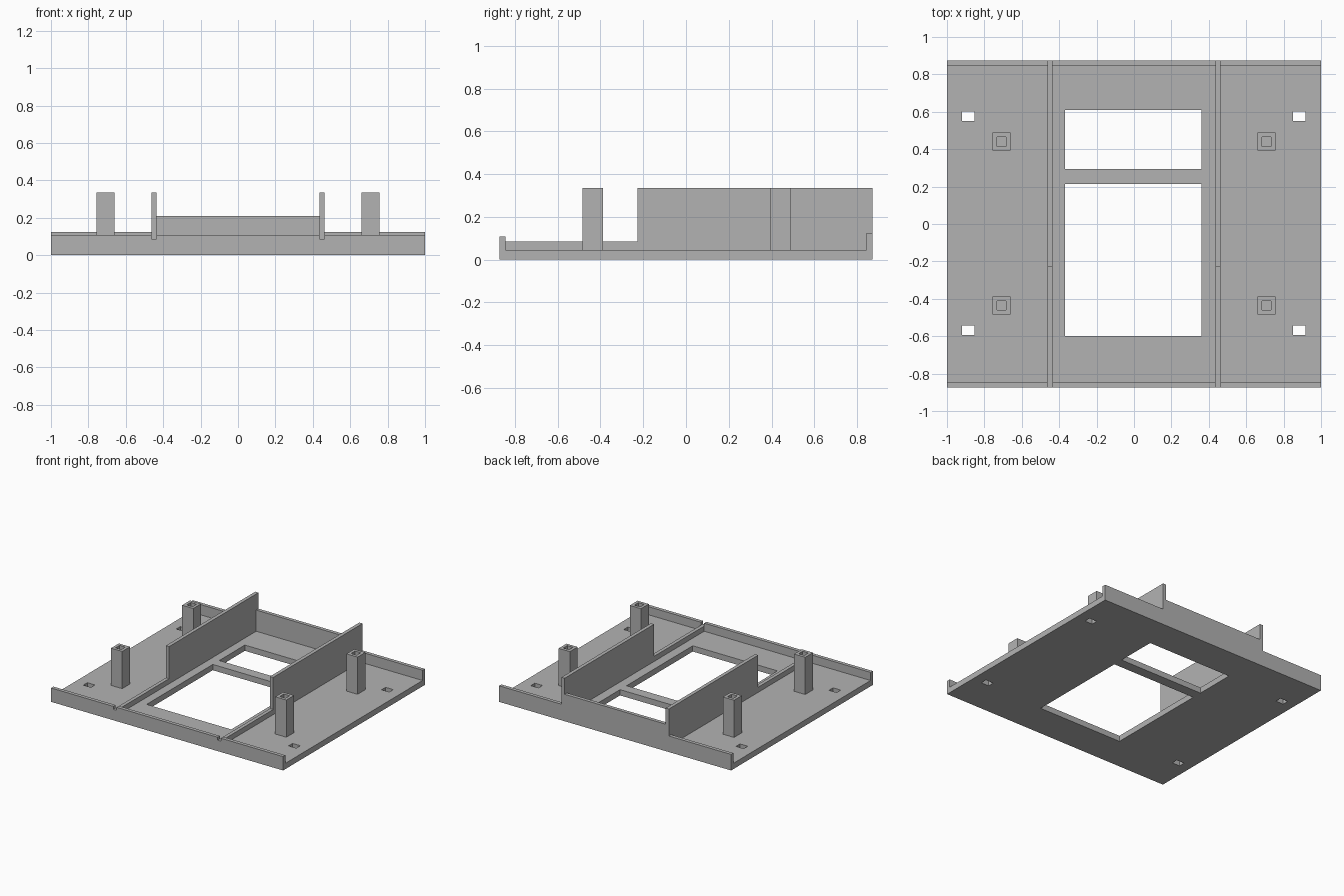
import bpy, bmesh
from mathutils import Vector

cube = bpy.data.objects.get("Cube")
if cube:
    bpy.data.objects.remove(cube, do_unlink=True)

grey = bpy.data.materials.new("plain_grey")
grey.use_nodes = True
colour = (0.448, 0.448, 0.448, 1)
grey.diffuse_color = colour
grey.node_tree.nodes["Principled BSDF"].inputs["Base Color"].default_value = colour

HALF_X, HALF_Y = 1.0, 0.873
FLOOR = 0.045
RIB_IN, RIB_OUT = 0.435, 0.463
TALL = 0.335
LIP = 0.028


def finish(name, bm):
    bmesh.ops.recalc_face_normals(bm, faces=bm.faces)
    mesh = bpy.data.meshes.new(name)
    bm.to_mesh(mesh)
    bm.free()
    mesh.materials.append(grey)
    obj = bpy.data.objects.new(name, mesh)
    bpy.context.collection.objects.link(obj)
    return obj


def extrude(bm, faces, offset):
    out = bmesh.ops.extrude_face_region(bm, geom=faces)
    verts = [g for g in out["geom"] if isinstance(g, bmesh.types.BMVert)]
    bmesh.ops.translate(bm, vec=offset, verts=verts)


def prism(name, points, offset):
    bm = bmesh.new()
    face = bm.faces.new([bm.verts.new(p) for p in points])
    extrude(bm, [face], Vector(offset))
    bmesh.ops.delete(bm, geom=[], context="FACES")
    return finish(name, bm)


def box(name, x0, x1, y0, y1, z0, z1):
    corners = [(x0, y0, z0), (x1, y0, z0), (x1, y1, z0), (x0, y1, z0)]
    return prism(name, corners, (0, 0, z1 - z0))


def pierced_plate(name, x_half, y_half, height, holes):
    """Flat slab whose rectangular holes are left out of a cell grid."""
    xs = sorted({-x_half, x_half, *(v for h in holes for v in h[:2])})
    ys = sorted({-y_half, y_half, *(v for h in holes for v in h[2:])})
    bm = bmesh.new()
    grid = [[bm.verts.new((x, y, 0)) for y in ys] for x in xs]
    for i in range(len(xs) - 1):
        for j in range(len(ys) - 1):
            cx, cy = (xs[i] + xs[i + 1]) / 2, (ys[j] + ys[j + 1]) / 2
            if any(a < cx < b and c < cy < d for a, b, c, d in holes):
                continue
            bm.faces.new((grid[i][j], grid[i + 1][j],
                          grid[i + 1][j + 1], grid[i][j + 1]))
    extrude(bm, bm.faces[:], Vector((0, 0, height)))
    loose = [v for v in bm.verts if not v.link_faces]
    bmesh.ops.delete(bm, geom=loose, context="VERTS")
    return finish(name, bm)


# Base plate with two windows and four slots
windows = [(-0.368, 0.362, 0.295, 0.61), (-0.368, 0.362, -0.6, 0.215)]
slots = [(cx - 0.033, cx + 0.033, cy - 0.025, cy + 0.025)
         for cx in (-0.886, 0.884) for cy in (-0.568, 0.577)]
pierced_plate("base_plate", HALF_X, HALF_Y, FLOOR, windows + slots)

# Front and back lips, split by the ribs; the middle of the back is higher
for part, x0, x1, back_top in (("right", -HALF_X, -RIB_OUT, 0.125),
                               ("middle", -RIB_IN, RIB_IN, 0.21),
                               ("left", RIB_OUT, HALF_X, 0.125)):
    box("front_lip_" + part, x0, x1, -HALF_Y, -HALF_Y + LIP, FLOOR, 0.108)
    box("back_lip_" + part, x0, x1, HALF_Y - LIP, HALF_Y, FLOOR, back_top)

# Stepped ribs: low at the front, tall towards the back
profile = [(-HALF_Y, FLOOR), (HALF_Y, FLOOR), (HALF_Y, TALL),
           (-0.228, TALL), (-0.228, 0.085), (-HALF_Y, 0.085)]
for side, x0 in (("right", -RIB_OUT), ("left", RIB_IN)):
    prism("rib_" + side, [(x0, y, z) for y, z in profile],
          (RIB_OUT - RIB_IN, 0, 0))


# Square posts with a square socket in the top
def post(name, cx, cy, half=0.048, wall=0.033, depth=0.12):
    bm = bmesh.new()
    bmesh.ops.create_cube(bm, size=1)
    bmesh.ops.scale(bm, vec=(2 * half, 2 * half, TALL - FLOOR), verts=bm.verts)
    bmesh.ops.translate(bm, vec=(cx, cy, (TALL + FLOOR) / 2), verts=bm.verts)
    top = max(bm.faces, key=lambda f: f.calc_center_median().z)
    bmesh.ops.inset_individual(bm, faces=[top], thickness=wall)
    out = bmesh.ops.extrude_discrete_faces(bm, faces=[top])
    bmesh.ops.translate(bm, vec=(0, 0, -depth), verts=out["faces"][0].verts)
    return finish(name, bm)


for end, cy in (("front", -0.436), ("back", 0.44)):
    for side, cx in (("right", -0.708), ("left", 0.708)):
        post(f"{end}_{side}_post", cx, cy)
